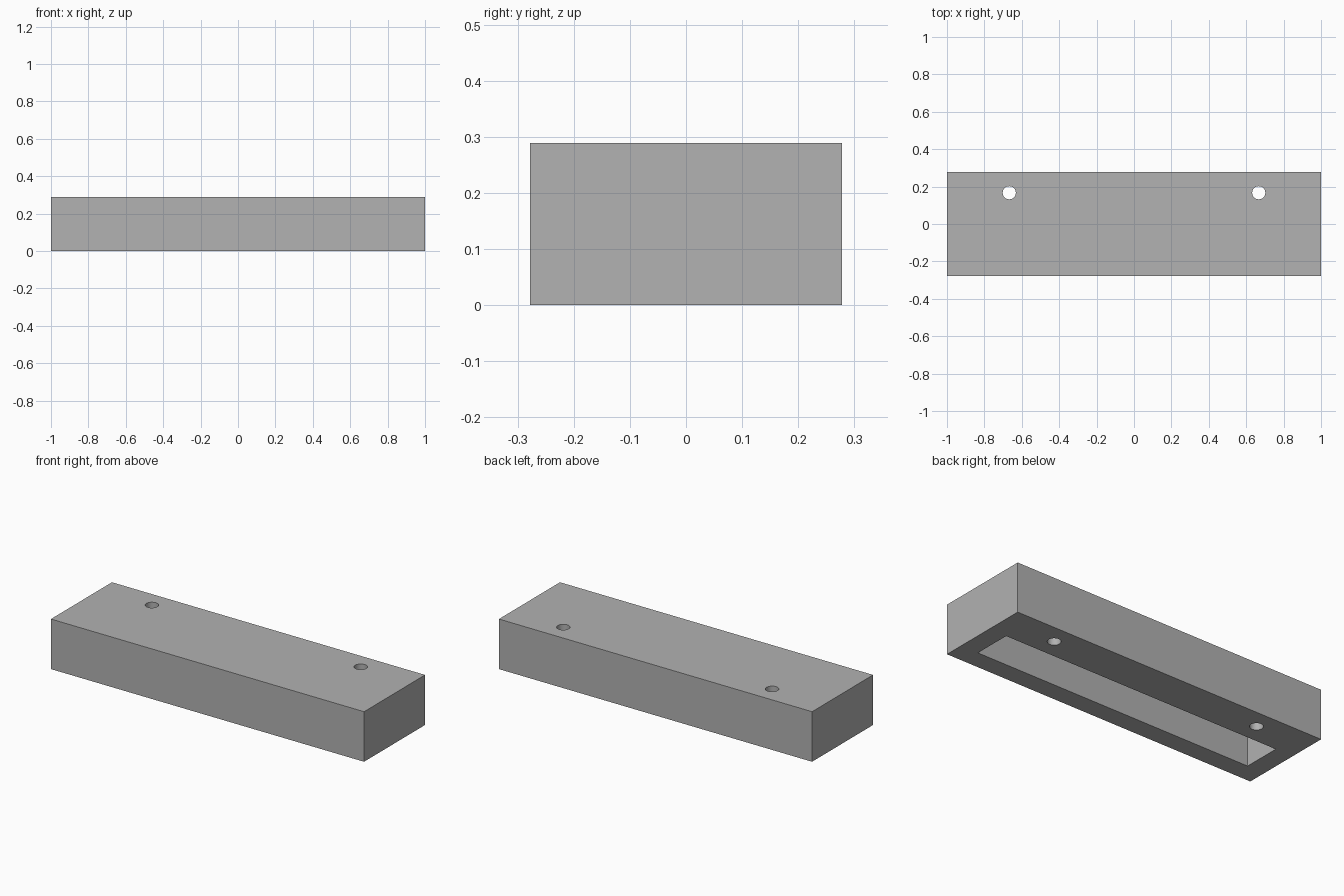
import bpy
import math

default = bpy.data.objects.get("Cube")
if default:
    bpy.data.objects.remove(default, do_unlink=True)

LENGTH, DEPTH, HEIGHT = 2.0, 0.556, 0.289
WALL = 0.111          # rim around the pocket
POCKET_DEPTH = 0.2

gray = bpy.data.materials.new("plain gray")
gray.use_nodes = True
color = (0.445, 0.445, 0.445, 1)
gray.diffuse_color = color
gray.node_tree.nodes["Principled BSDF"].inputs["Base Color"].default_value = color


def box(name, low, high):
    center = [(a + b) / 2 for a, b in zip(low, high)]
    bpy.ops.mesh.primitive_cube_add(size=1, location=center)
    obj = bpy.context.object
    obj.name = name
    obj.scale = [b - a for a, b in zip(low, high)]
    bpy.ops.object.transform_apply(location=True, rotation=False, scale=True)
    obj.data.materials.append(gray)
    return obj


def cut(target, cutter):
    """Subtract the cutter from the target and discard it."""
    cutter.hide_render = True
    bpy.context.view_layer.objects.active = target
    mod = target.modifiers.new("cut", 'BOOLEAN')
    mod.operation = 'DIFFERENCE'
    mod.solver = 'EXACT'
    mod.object = cutter
    bpy.ops.object.modifier_apply(modifier=mod.name)
    bpy.data.objects.remove(cutter, do_unlink=True)


# Solid block
block = box("mounting_block", (-LENGTH / 2, -DEPTH / 2, 0), (LENGTH / 2, DEPTH / 2, HEIGHT))

# Long pocket open at the underside, nearer the front
inner_x, front_y = LENGTH / 2 - WALL, -DEPTH / 2 + WALL
cut(block, box("pocket_cutter", (-inner_x, front_y, -0.1),
               (inner_x, front_y + 2 * WALL, POCKET_DEPTH)))

# Two through holes near the back
for side in (-1, 1):
    bpy.ops.mesh.primitive_cylinder_add(vertices=48, radius=0.035, depth=1,
                                        location=(side * 0.667, 0.167, HEIGHT / 2))
    hole = bpy.context.object
    hole.name = "hole_cutter"
    hole.data.materials.append(gray)
    cut(block, hole)

# Smooth hole walls, sharp edges elsewhere
bpy.ops.object.select_all(action='DESELECT')
block.select_set(True)
bpy.context.view_layer.objects.active = block
bpy.ops.object.shade_smooth_by_angle(angle=math.radians(30))
